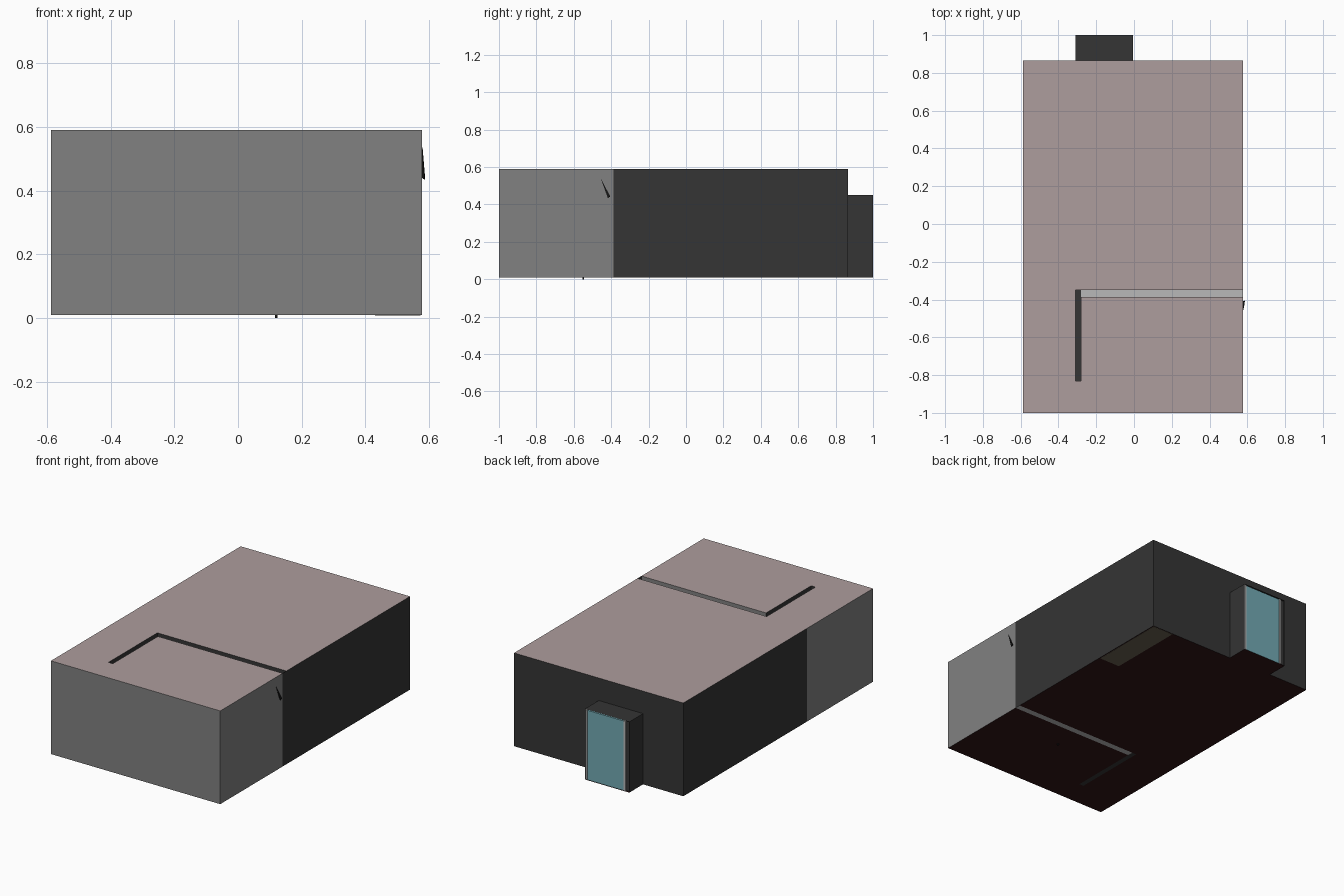
import bpy, bmesh
from mathutils import Vector

if "Cube" in bpy.data.objects:
    bpy.data.objects.remove(bpy.data.objects["Cube"])

# Main dimensions
L, R, F, B = -0.587, 0.578, -1.0, 0.865      # room outline
Z0, Z1 = 0.01, 0.59                          # floor and ceiling heights
PL, PR = -0.31, -0.28                        # short partition, left and right faces
PF, PB = -0.387, -0.35                       # long partition, front and back faces
PE = -0.83                                   # front end of the short partition
AL, AR, AB, AZ = -0.31, -0.005, 1.0, 0.45    # entrance alcove


def material(name, rgb):
    m = bpy.data.materials.new(name)
    m.diffuse_color = (*rgb, 1)
    m.use_nodes = True
    m.node_tree.nodes["Principled BSDF"].inputs["Base Color"].default_value = m.diffuse_color
    return m


grey = material("mid_grey", (0.22, 0.22, 0.22))
light = material("light_grey", (0.48, 0.48, 0.48))
dark = material("dark_grey", (0.035, 0.035, 0.035))
pink = material("pale_pink", (0.42, 0.34, 0.34))
maroon = material("dark_red", (0.028, 0.007, 0.008))
blue = material("door_blue", (0.17, 0.40, 0.45))
beige = material("beige", (0.14, 0.115, 0.08))
black = material("black", (0.008, 0.008, 0.008))


def panels(name, polys, mat):
    """One object made of flat polygons."""
    bm = bmesh.new()
    for pts in polys:
        bm.faces.new([bm.verts.new(p) for p in pts])
    bmesh.ops.remove_doubles(bm, verts=bm.verts, dist=1e-5)
    me = bpy.data.meshes.new(name)
    bm.to_mesh(me)
    bm.free()
    me.materials.append(mat)
    ob = bpy.data.objects.new(name, me)
    bpy.context.collection.objects.link(ob)
    return ob


def upright(a, b, z0=Z0, z1=Z1):
    """Vertical rectangle between two plan points."""
    return [(*a, z0), (*b, z0), (*b, z1), (*a, z1)]


def flat(x0, x1, y0, y1, z):
    return [(x0, y0, z), (x1, y0, z), (x1, y1, z), (x0, y1, z)]


def box(name, lo, hi, mat):
    bm = bmesh.new()
    bmesh.ops.create_cube(bm, size=1)
    lo, hi = Vector(lo), Vector(hi)
    for v in bm.verts:
        v.co = (lo + hi) / 2 + v.co * (hi - lo)
    me = bpy.data.meshes.new(name)
    bm.to_mesh(me)
    bm.free()
    me.materials.append(mat)
    ob = bpy.data.objects.new(name, me)
    bpy.context.collection.objects.link(ob)


# Ceiling and floor: outlines that leave the hollow partitions open
plan = [(L, F), (R, F), (R, PF), (PR, PF), (PR, PE), (PL, PE), (PL, PB), (R, PB), (R, B)]
alcove = [(AR, B), (AR, AB), (AL, AB), (AL, B)]
panels("ceiling", [[(x, y, Z1) for x, y in plan + [(L, B)]]], pink)
panels("floor", [[(x, y, Z0) for x, y in reversed(plan + alcove + [(L, B)])]], maroon)

# Outer walls: grey front room, dark back room
panels("front_room_walls", [upright((L, PB), (L, F)), upright((L, F), (R, F)),
                            upright((R, F), (R, PF))], grey)
back = [(R, B, Z0), (AR, B, Z0), (AR, B, AZ), (AL, B, AZ),
        (AL, B, Z0), (L, B, Z0), (L, B, Z1), (R, B, Z1)]
panels("back_room_walls", [upright((R, PF), (R, B)), back, upright((L, B), (L, PB))], dark)

# Hollow partitions with closed bottoms
panels("long_partition_front", [upright((PR, PF), (R, PF))], grey)
panels("long_partition_back", [upright((R, PB), (PL, PB))], dark)
panels("long_partition_base", [flat(PR, R, PF, PB, Z0)], light)
panels("short_partition", [upright((PL, PB), (PL, PE)), upright((PL, PE), (PR, PE)),
                           upright((PR, PE), (PR, PF)), flat(PL, PR, PE, PB, Z0)], dark)

# Entrance alcove: sides, top and a dark strip beside the door
panels("alcove_shell", [upright((AR, B), (AR, AB), Z0, AZ), upright((AL, AB), (AL, B), Z0, AZ),
                        flat(AL, AR, B, AB, AZ),
                        upright((AR, 0.988), (AL, 0.988), Z0, AZ)], dark)

# Blue door with light side posts
box("door", (-0.268, 0.989, Z0 + 0.002), (-0.02, 0.998, AZ - 0.006), blue)
for side, x in (("left", -0.282), ("right", -0.02)):
    box("door_post_" + side, (x, 0.988, Z0 + 0.002), (x + 0.013, 0.9995, AZ - 0.004), light)

# Counter against the right wall, showing through the floor
box("counter", (0.43, 0.375, Z0 - 0.001), (0.572, B - 0.004, 0.21), beige)

# Small leaf poking through the right wall
a, b, c = (0.579, -0.456, 0.54), (0.587, -0.405, 0.443), (0.586, -0.418, 0.434)
d = (0.565, -0.415, 0.45)
panels("leaf", [[a, c, b], [a, b, d], [a, d, c], [b, c, d]], black)

# Small foot poking through the floor
box("foot", (0.116, -0.553, 0.0), (0.124, -0.545, 0.05), black)
